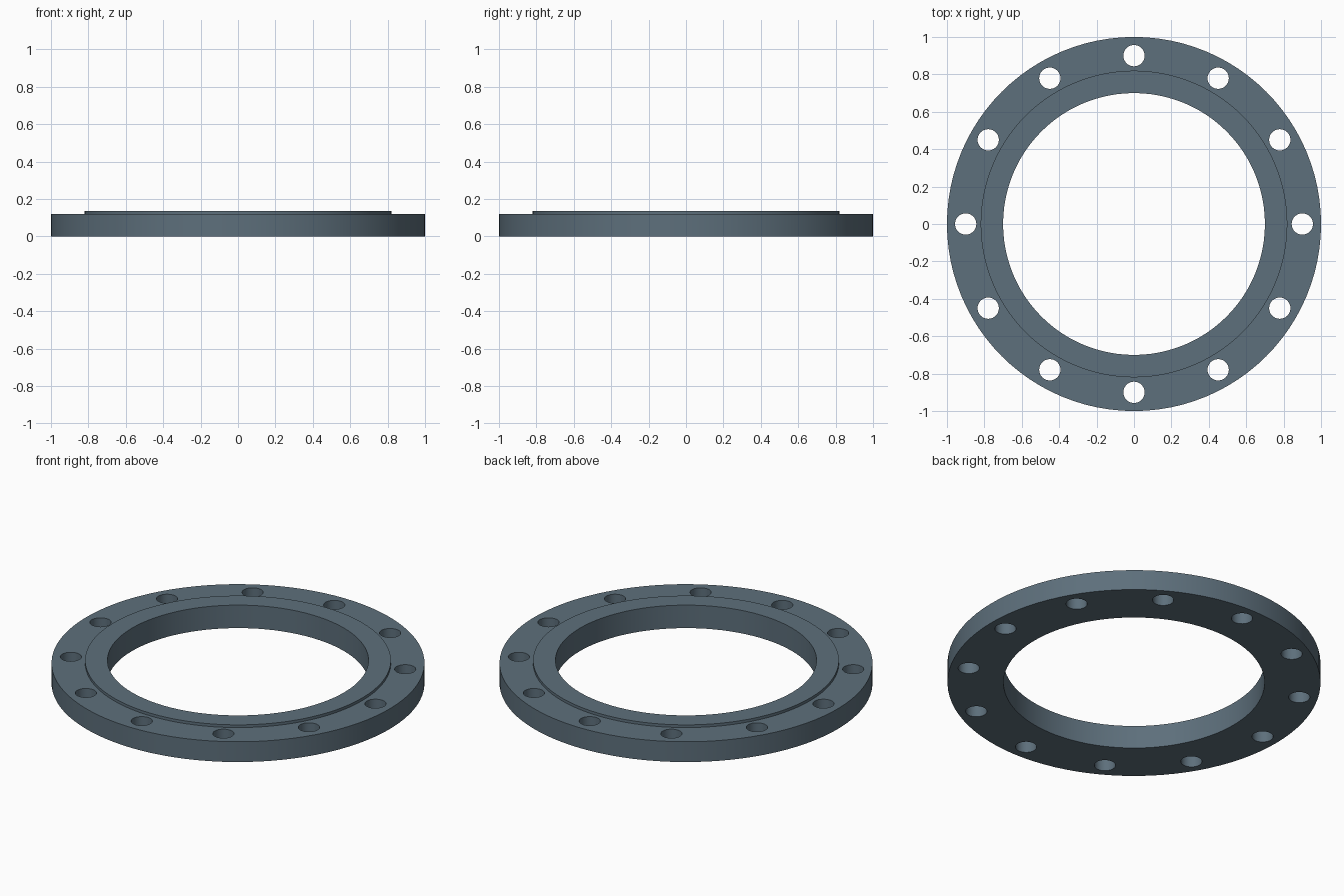
import bpy, bmesh
from math import radians, cos, sin, tau
from mathutils import Matrix

if "Cube" in bpy.data.objects:
    bpy.data.objects.remove(bpy.data.objects["Cube"])

SEGMENTS = 96
HOLES = 12


def new_object(name, bm):
    bmesh.ops.recalc_face_normals(bm, faces=bm.faces)
    mesh = bpy.data.meshes.new(name)
    bm.to_mesh(mesh)
    bm.free()
    obj = bpy.data.objects.new(name, mesh)
    bpy.context.collection.objects.link(obj)
    return obj


# Ring body: a closed (radius, height) profile revolved around z
profile = [(0.70, 0), (1.0, 0), (1.0, 0.12), (0.82, 0.12), (0.82, 0.136), (0.70, 0.136)]
bm = bmesh.new()
rings = [[bm.verts.new((r * cos(tau * i / SEGMENTS), r * sin(tau * i / SEGMENTS), z))
          for r, z in profile] for i in range(SEGMENTS)]
for i in range(SEGMENTS):
    a, b = rings[i], rings[(i + 1) % SEGMENTS]
    for j in range(len(profile)):
        k = (j + 1) % len(profile)
        bm.faces.new((a[j], b[j], b[k], a[k]))
flange = new_object("flange_ring", bm)

# Bolt holes: one cutter mesh holding a circle of cylinders
bm = bmesh.new()
for i in range(HOLES):
    a = tau * i / HOLES
    bmesh.ops.create_cone(bm, cap_ends=True, segments=32, radius1=0.057, radius2=0.057,
                          depth=0.4, matrix=Matrix.Translation((0.9 * cos(a), 0.9 * sin(a), 0.06)))
cutter = new_object("bolt_hole_cutter", bm)
cutter.hide_render = True

mod = flange.modifiers.new("bolt_holes", 'BOOLEAN')
mod.operation = 'DIFFERENCE'
mod.solver = 'EXACT'
mod.object = cutter
bpy.context.view_layer.objects.active = flange
flange.select_set(True)
bpy.ops.object.modifier_apply(modifier=mod.name)
bpy.data.objects.remove(cutter)

# Blue-grey steel, smooth round walls with crisp edges
steel = bpy.data.materials.new("steel")
steel.diffuse_color = (0.11, 0.16, 0.20, 1)
steel.use_nodes = True
steel.node_tree.nodes["Principled BSDF"].inputs["Base Color"].default_value = steel.diffuse_color
flange.data.materials.clear()
flange.data.materials.append(steel)
bpy.ops.object.shade_smooth_by_angle(angle=radians(30))
